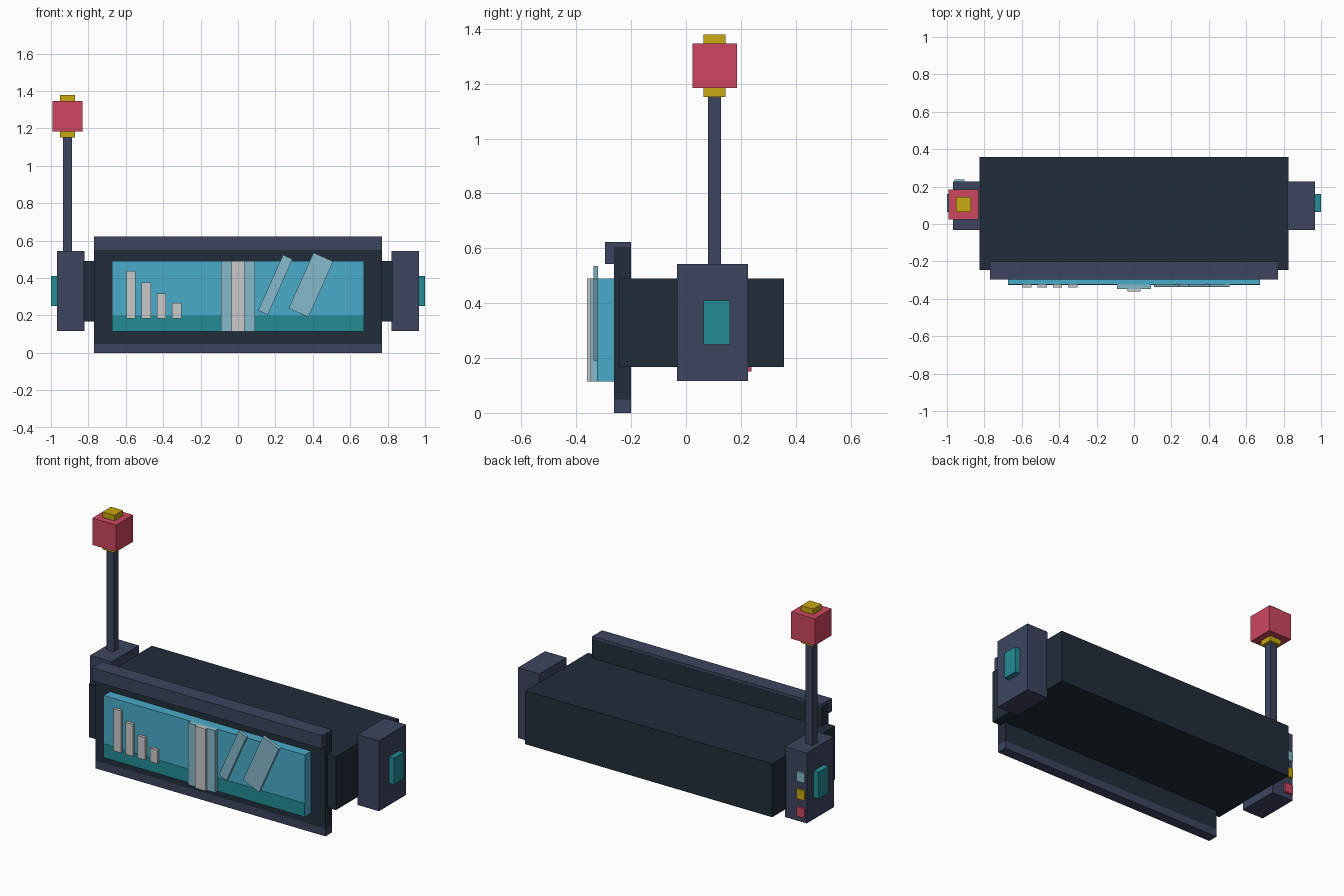
import bpy
import math

cube = bpy.data.objects.get("Cube")
if cube:
    bpy.data.objects.remove(cube, do_unlink=True)


def linear(c):
    c /= 255
    return c / 12.92 if c <= 0.04045 else ((c + 0.055) / 1.055) ** 2.4


def material(name, r, g, b):
    m = bpy.data.materials.new(name)
    m.use_nodes = True
    col = (linear(r), linear(g), linear(b), 1)
    m.diffuse_color = col
    bsdf = next(n for n in m.node_tree.nodes if n.type == 'BSDF_PRINCIPLED')
    bsdf.inputs["Base Color"].default_value = col
    bsdf.inputs["Roughness"].default_value = 0.8
    return m


DARK = material("dark slate", 33, 45, 58)
NAVY = material("navy grey", 60, 69, 95)
BLUE = material("screen blue", 74, 171, 203)
TEAL = material("teal", 35, 140, 150)
PALE = material("pale blue", 134, 186, 202)
GREY = material("light grey", 202, 202, 202)
RED = material("lamp red", 204, 70, 94)
GOLD = material("gold", 200, 168, 18)


def box(name, mat, x, y, z, tilt=0):
    """Box from (min, max) ranges, optionally leaning towards +x by tilt degrees."""
    bpy.ops.mesh.primitive_cube_add(size=1)
    o = bpy.context.object
    o.name = o.data.name = name
    size = [r[1] - r[0] for r in (x, y, z)]
    for v in o.data.vertices:
        v.co = [c * s for c, s in zip(v.co, size)]
    o.location = [(r[0] + r[1]) / 2 for r in (x, y, z)]
    o.rotation_euler.y = math.radians(tilt)
    o.data.materials.append(mat)
    return o


# Main housing and front frame
box("housing", DARK, (-0.827, 0.827), (-0.245, 0.357), (0.167, 0.49))
box("front_panel", DARK, (-0.77, 0.77), (-0.263, -0.2), (0.048, 0.605))
box("bottom_trim", NAVY, (-0.77, 0.77), (-0.263, -0.2), (0, 0.048))
box("visor", NAVY, (-0.769, 0.769), (-0.296, -0.201), (0.543, 0.622))

# Screen with a teal ground band
box("screen", BLUE, (-0.674, 0.674), (-0.323, -0.26), (0.115, 0.49))
box("screen_band", TEAL, (-0.674, 0.674), (-0.325, -0.322), (0.115, 0.198))

# Descending bars on the screen
for i, top in enumerate((0.436, 0.377, 0.318, 0.265)):
    x = -0.597 + i * 0.0815
    box(f"chart_bar_{i + 1}", GREY, (x, x + 0.05), (-0.34, -0.32), (0.182, top))

# Central divider and slanted strips
box("divider_back", PALE, (-0.09, 0.09), (-0.348, -0.32), (0.115, 0.49))
box("divider_front", GREY, (-0.035, 0.035), (-0.361, -0.34), (0.115, 0.49))
for name, cx, w in (("slim_strip", 0.2, 0.056), ("wide_strip", 0.39, 0.116)):
    box(name, PALE, (cx - w / 2, cx + w / 2), (-0.338, -0.32),
        (0.2, 0.526), 24)

# Side brackets with buttons
for side, s in (("left", 1), ("right", -1)):
    box(f"{side}_bracket", NAVY, sorted((s * 0.822, s * 0.967)),
        (-0.033, 0.226), (0.117, 0.543))
    box(f"{side}_button", TEAL, sorted((s * 0.95, s * 1.0)),
        (0.064, 0.16), (0.249, 0.41))

# Indicator lights on the back of the right bracket
for name, mat, z in (("red", RED, 0.15), ("gold", GOLD, 0.256), ("pale", PALE, 0.362)):
    box(f"{name}_indicator", mat, (-0.96, -0.906), (0.21, 0.238), (z, z + 0.058))

# Signal lamp on its pole
box("lamp_pole", NAVY, (-0.936, -0.888), (0.08, 0.127), (0.53, 1.16))
box("lamp_core", GOLD, (-0.952, -0.872), (0.064, 0.144), (1.152, 1.379))
box("lamp_box", RED, (-0.992, -0.832), (0.023, 0.185), (1.184, 1.346))
